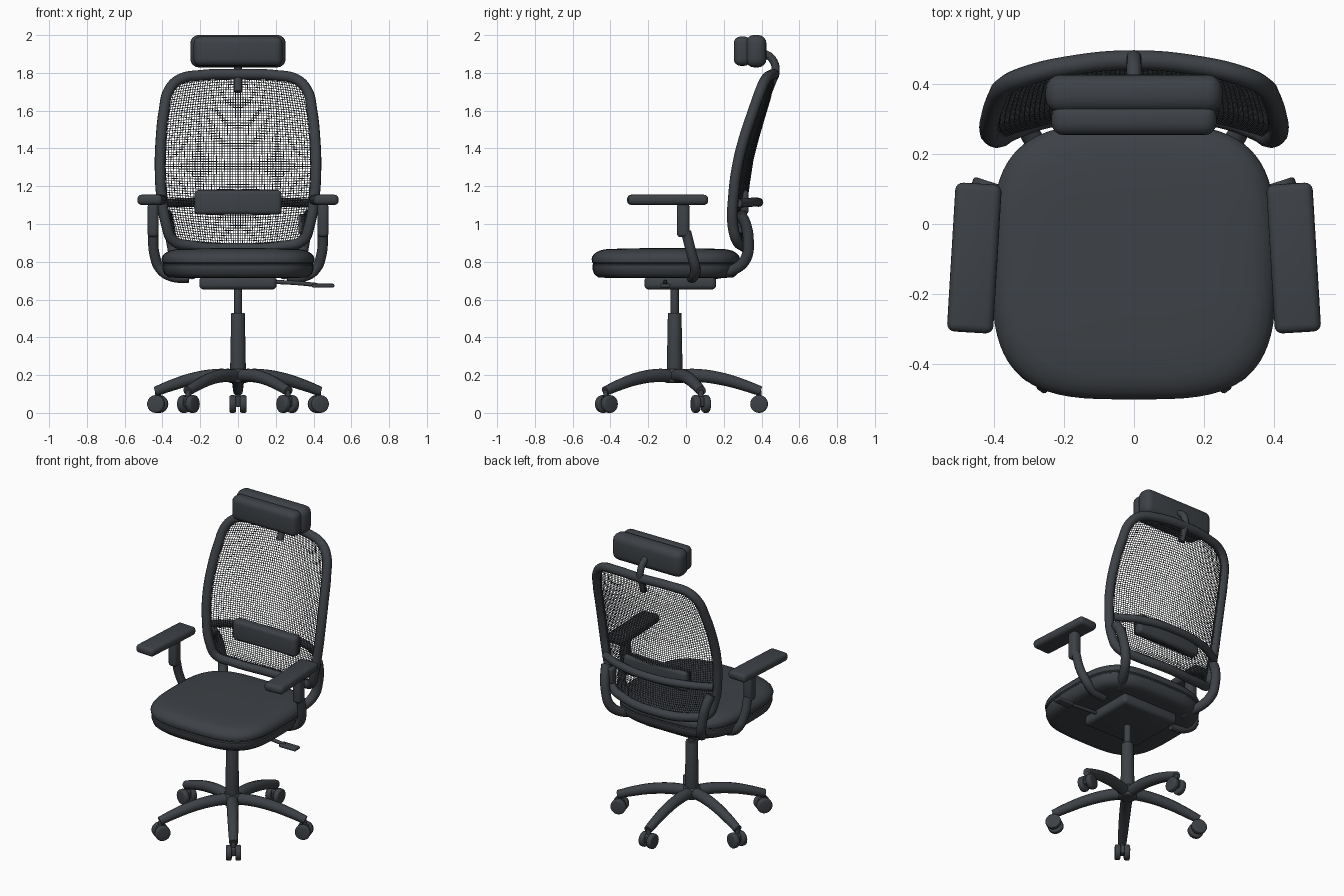
import bpy, bmesh, math
from mathutils import Vector, Matrix

if "Cube" in bpy.data.objects:
    bpy.data.objects.remove(bpy.data.objects["Cube"])

slate = bpy.data.materials.new("dark slate")
slate.diffuse_color = (0.047, 0.053, 0.061, 1)
slate.use_nodes = True
slate.node_tree.nodes["Principled BSDF"].inputs["Base Color"].default_value = slate.diffuse_color


def finish(ob, smooth=True):
    """Apply modifiers / curves, shade and colour."""
    bpy.ops.object.select_all(action='DESELECT')
    ob.select_set(True)
    bpy.context.view_layer.objects.active = ob
    bpy.ops.object.convert(target='MESH')
    ob = bpy.context.view_layer.objects.active
    if smooth:
        bpy.ops.object.shade_smooth_by_angle(angle=math.radians(40))
    ob.data.materials.clear()
    ob.data.materials.append(slate)
    return ob


def from_bmesh(name, bm):
    me = bpy.data.meshes.new(name)
    bm.to_mesh(me)
    bm.free()
    ob = bpy.data.objects.new(name, me)
    bpy.context.collection.objects.link(ob)
    return ob


def box(name, centre, size, bevel, turn=0.0, segments=4):
    bm = bmesh.new()
    bmesh.ops.create_cube(bm, size=1, matrix=Matrix.Diagonal((*size, 1)))
    ob = from_bmesh(name, bm)
    ob.location, ob.rotation_euler.z = centre, turn
    mod = ob.modifiers.new("round", 'BEVEL')
    mod.width, mod.segments = bevel, segments
    return finish(ob)


def cone(name, centre, r1, r2, depth, axis=(0, 0, 1), bevel=0.004):
    bm = bmesh.new()
    bmesh.ops.create_cone(bm, cap_ends=True, segments=28, radius1=r1, radius2=r2, depth=depth)
    ob = from_bmesh(name, bm)
    ob.location = centre
    ob.rotation_euler = Vector(axis).to_track_quat('Z', 'Y').to_euler()
    mod = ob.modifiers.new("round", 'BEVEL')
    mod.width, mod.segments, mod.limit_method = bevel, 3, 'ANGLE'
    return finish(ob)


def tube(name, points, radius, closed=False, radii=None):
    cu = bpy.data.curves.new(name, 'CURVE')
    cu.dimensions, cu.bevel_depth, cu.bevel_resolution = '3D', radius, 4
    cu.use_fill_caps, cu.resolution_u = True, 8
    sp = cu.splines.new('BEZIER')
    sp.bezier_points.add(len(points) - 1)
    sp.use_cyclic_u = closed
    for i, (bp, p) in enumerate(zip(sp.bezier_points, points)):
        bp.co = p
        bp.handle_left_type = bp.handle_right_type = 'AUTO'
        bp.radius = radii[i] if radii else 1
    ob = bpy.data.objects.new(name, cu)
    bpy.context.collection.objects.link(ob)
    return finish(ob)


def lerp_table(table, t):
    """Piecewise linear lookup in ascending (key, value) pairs."""
    for (a, va), (b, vb) in zip(table, table[1:]):
        if t <= b:
            return va + (vb - va) * max(0, (t - a) / (b - a))
    return table[-1][1]


# Curved surface of the backrest
DEPTH = [(0.86, 0.335), (0.95, 0.314), (1.05, 0.313), (1.23, 0.338), (1.34, 0.355),
         (1.45, 0.383), (1.56, 0.415), (1.66, 0.445), (1.74, 0.464), (1.81, 0.468)]


def back_y(x, z):
    return lerp_table(DEPTH, z) - 0.46 * x * x


# Backrest frame
half = [(0.2, 1.787), (0.31, 1.765), (0.365, 1.71), (0.392, 1.6), (0.408, 1.45), (0.413, 1.3),
        (0.405, 1.15), (0.38, 1.0), (0.345, 0.915), (0.25, 0.885)]
loop = [(0, 1.793)] + half + [(0, 0.87)] + [(-x, z) for x, z in reversed(half)]
tube("back_frame", [(x, back_y(x, z), z) for x, z in loop], 0.028, closed=True)

# Woven back mesh
WIDTH = [(0, 0.335), (0.04, 0.35), (0.15, 0.38), (0.3, 0.405), (0.47, 0.413), (0.63, 0.408),
         (0.8, 0.392), (0.93, 0.365), (1, 0.345)]
cols, rows = 58, 68
bm = bmesh.new()
grid = []
for j in range(rows + 1):
    v = j / rows
    w = lerp_table(WIDTH, v)
    row = []
    for i in range(cols + 1):
        x = w * (2 * i / cols - 1)
        low, high = 0.87 + 0.25 * x * x, 1.793 - 0.28 * x * x
        z = low + (high - low) * v
        row.append(bm.verts.new((x, back_y(x, z), z)))
    grid.append(row)
for a, b in zip(grid, grid[1:]):
    for i in range(cols):
        bm.faces.new((a[i], a[i + 1], b[i + 1], b[i]))
ob = from_bmesh("back_mesh", bm)
mod = ob.modifiers.new("threads", 'WIREFRAME')
mod.thickness, mod.use_even_offset = 0.005, False
finish(ob, smooth=False)

# Lumbar pad, its bar and the side adjuster
box("lumbar_pad", (0, 0.297, 1.115), (0.46, 0.07, 0.13), 0.022)
tube("lumbar_bar", [(-0.39, 0.275, 1.11), (-0.25, 0.345, 1.115), (0, 0.385, 1.115),
                    (0.25, 0.345, 1.115), (0.39, 0.275, 1.11)], 0.024)
box("back_adjuster", (0.337, 0.285, 1.0), (0.035, 0.05, 0.1), 0.01)

# Headrest
box("headrest_front", (0, 0.298, 1.915), (0.47, 0.09, 0.155), 0.035)
box("headrest_back", (0, 0.371, 1.915), (0.505, 0.11, 0.172), 0.045)
tube("headrest_stem", [(0, 0.40, 1.91), (0, 0.455, 1.875), (0, 0.475, 1.81),
                       (0, 0.455, 1.75), (0, 0.435, 1.70)], 0.021)

# Seat: stacked superellipse rings
RINGS = [(0.715, 0.80), (0.717, 0.91), (0.735, 0.965), (0.765, 0.99), (0.782, 0.99),
         (0.787, 0.978), (0.792, 0.978), (0.797, 0.993), (0.815, 1.0), (0.83, 0.988),
         (0.845, 0.955), (0.858, 0.90), (0.866, 0.82), (0.87, 0.6), (0.872, 0.3)]
bm = bmesh.new()
prev, n = None, 72
for z, s in RINGS:
    ring = []
    for k in range(n):
        c, d = math.cos(math.tau * k / n), math.sin(math.tau * k / n)
        p = 2 / 3.4
        ring.append(bm.verts.new((s * 0.405 * math.copysign(abs(c) ** p, c),
                                  -0.107 + s * 0.393 * math.copysign(abs(d) ** p, d), z)))
    if prev:
        for k in range(n):
            bm.faces.new((prev[k], prev[(k + 1) % n], ring[(k + 1) % n], ring[k]))
    else:
        bm.faces.new(ring[::-1])
    prev = ring
bm.faces.new(prev)
finish(from_bmesh("seat", bm))

# Tilt mechanism and height lever
box("tilt_mechanism", (0, -0.03, 0.688), (0.41, 0.38, 0.07), 0.025)
tube("lever_rod", [(0.15, -0.11, 0.695), (0.3, -0.11, 0.688), (0.42, -0.11, 0.677)], 0.011)
box("lever_paddle", (0.45, -0.11, 0.674), (0.12, 0.055, 0.02), 0.008)

# Arms and back supports, both sides
for s, side in ((-1, "left"), (1, "right")):
    box(side + "_armrest_pad", (s * 0.455, -0.097, 1.128), (0.132, 0.425, 0.054), 0.022, s * 0.06)
    box(side + "_arm_post", (s * 0.45, -0.015, 1.02), (0.058, 0.066, 0.18), 0.02)
    tube(side + "_arm_tube", [(s * x, y, z) for x, y, z in (
        (0.26, 0.03, 0.715), (0.35, 0.04, 0.722), (0.41, 0.05, 0.76),
        (0.442, 0.03, 0.84), (0.45, 0.0, 0.96))], 0.027)
    tube(side + "_back_support", [(s * x, y, z) for x, y, z in (
        (0.38, 0.285, 1.06), (0.367, 0.315, 1.0), (0.352, 0.33, 0.91), (0.332, 0.318, 0.82),
        (0.30, 0.265, 0.765), (0.24, 0.15, 0.735))], 0.029)

# Gas column and hub
YC = -0.06
cone("column_sleeve", (0, YC, 0.345), 0.043, 0.036, 0.37)
cone("column_piston", (0, YC, 0.60), 0.022, 0.022, 0.16)
cone("base_hub", (0, YC, 0.197), 0.055, 0.05, 0.075, bevel=0.012)

# Five legs with twin-wheel casters
for k in range(5):
    a = math.radians(90 + 72 * k)
    out, across = Vector((math.cos(a), math.sin(a), 0)), Vector((-math.sin(a), math.cos(a), 0))
    hub = Vector((0, YC, 0))
    tube(f"base_leg_{k + 1}", [hub + out * r + Vector((0, 0, z)) for r, z in (
        (0, 0.195), (0.12, 0.198), (0.25, 0.18), (0.36, 0.149), (0.455, 0.115))],
        0.035, radii=[1, 1, 0.95, 0.86, 0.74])
    foot = hub + out * 0.447
    cone(f"caster_stem_{k + 1}", foot + Vector((0, 0, 0.09)), 0.014, 0.014, 0.06)
    box(f"caster_body_{k + 1}", foot + Vector((0, 0, 0.06)), (0.05, 0.03, 0.055), 0.008, a)
    for s, side in ((-1, "a"), (1, "b")):
        cone(f"caster_wheel_{k + 1}{side}", foot + across * s * 0.028 + Vector((0, 0, 0.047)),
             0.047, 0.047, 0.034, across, bevel=0.009)
